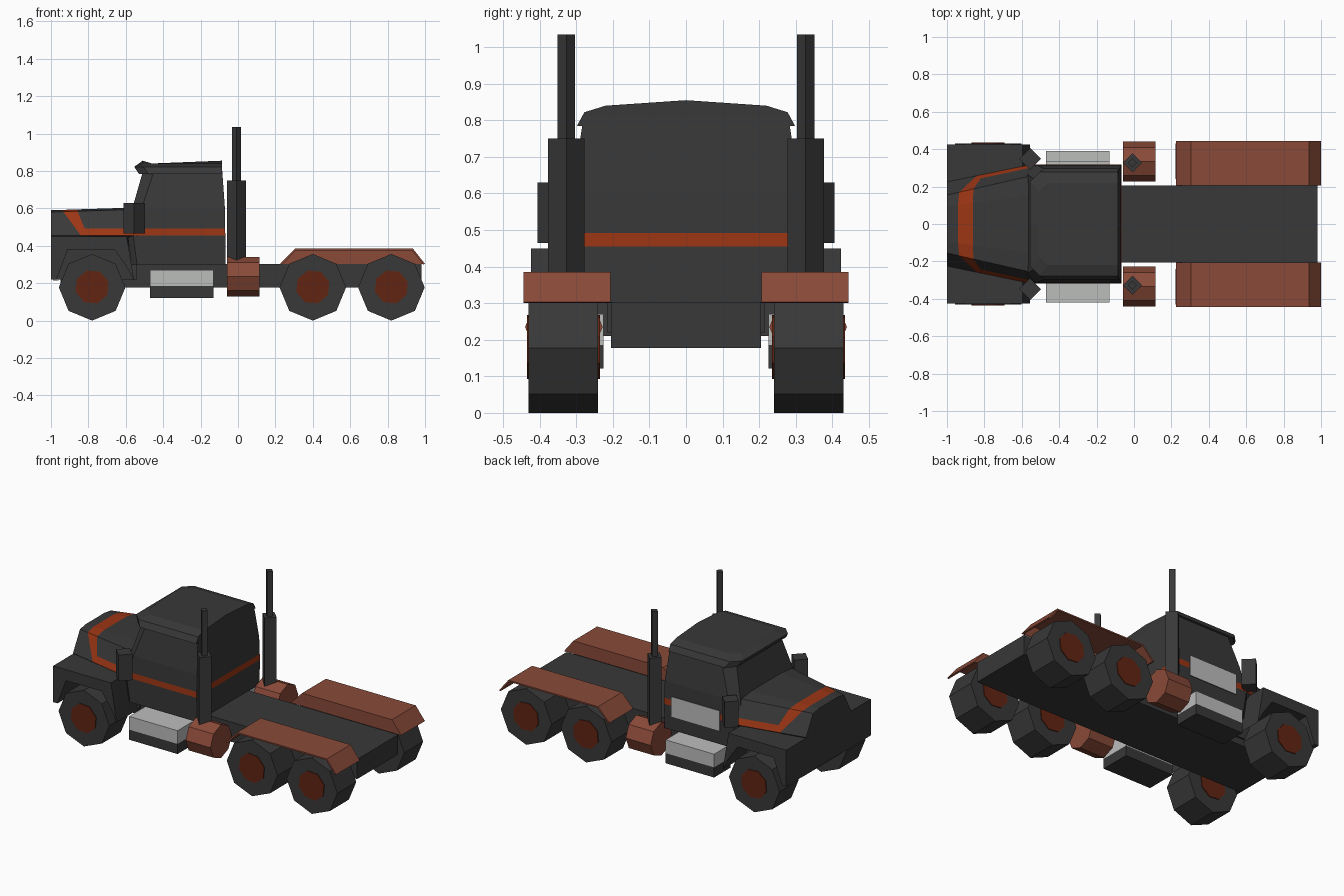
import bpy, bmesh, math
from mathutils import Vector

if "Cube" in bpy.data.objects:
    bpy.data.objects.remove(bpy.data.objects["Cube"])


def material(name, rgb):
    m = bpy.data.materials.new(name)
    m.diffuse_color = (*rgb, 1)
    m.use_nodes = True
    m.node_tree.nodes["Principled BSDF"].inputs["Base Color"].default_value = m.diffuse_color
    return m


DARK = material("charcoal", (0.04, 0.04, 0.04))
STRIPE = material("orange stripe", (0.33, 0.036, 0.007))
RUST = material("rust brown", (0.25, 0.068, 0.04))
HUB = material("dark red hub", (0.12, 0.018, 0.006))
GREY = material("light grey", (0.5, 0.51, 0.5))


def loft(name, rings, mat):
    """Skin matching rings of points and cap both ends."""
    bm = bmesh.new()
    vs = [[bm.verts.new(p) for p in r] for r in rings]
    n = len(vs[0])
    for a, b in zip(vs, vs[1:]):
        for i in range(n):
            j = (i + 1) % n
            bm.faces.new((a[i], a[j], b[j], b[i]))
    bm.faces.new(vs[0])
    bm.faces.new(vs[-1])
    bmesh.ops.recalc_face_normals(bm, faces=bm.faces)
    me = bpy.data.meshes.new(name)
    bm.to_mesh(me)
    bm.free()
    me.materials.append(mat)
    ob = bpy.data.objects.new(name, me)
    bpy.context.collection.objects.link(ob)
    return ob


def side_prism(name, outline, y0, y1, mat):
    return loft(name, [[(x, y, z) for x, z in outline] for y in (y0, y1)], mat)


def box(name, x, y, z, mat):
    return side_prism(name, [(x[0], z[0]), (x[1], z[0]), (x[1], z[1]), (x[0], z[1])], *y, mat)


def circle(cx, cy, r, n, start=0):
    return [(cx + r * math.cos(start + i * math.tau / n),
             cy + r * math.sin(start + i * math.tau / n)) for i in range(n)]


def paint(ob, planes, rule):
    """Cut the mesh along planes, then colour faces that satisfy the rule."""
    ob.data.materials.append(STRIPE)
    bm = bmesh.new()
    bm.from_mesh(ob.data)
    for co, no in planes:
        bmesh.ops.bisect_plane(bm, geom=bm.verts[:] + bm.edges[:] + bm.faces[:],
                               plane_co=co, plane_no=no)
    for f in bm.faces:
        if rule(f.calc_center_median()):
            f.material_index = 1
    bm.to_mesh(ob.data)
    bm.free()


Z0, Z1 = 0.455, 0.492
band = [((0, 0, Z0), (0, 0, 1)), ((0, 0, Z1), (0, 0, 1))]

# Chassis frame
box("chassis_frame", (-0.95, 0.98), (-0.205, 0.205), (0.178, 0.303), DARK)
box("front_lower_strip", (-0.99, -0.96), (-0.21, 0.21), (0.215, 0.23), GREY)


# Hood, tapering to the nose
def hood_ring(x, low, mid, top, zt):
    half = [(low, 0.22), (low, 0.40), (mid, 0.455), (top, zt - 0.01), (top * 0.6, zt)]
    pts = half + [(-y, z) for y, z in reversed(half)]
    return [(x, y, z) for y, z in pts]


hood = loft("hood", [hood_ring(-1.0, 0.215, 0.225, 0.155, 0.59),
                     hood_ring(-0.54, 0.215, 0.32, 0.26, 0.605)], DARK)
front_n = Vector((0.135, 0, 0.10))   # slanted front edge of the hood band
rear_n = Vector((0.098, 0, 0.04))    # slanted rear edge of the hood band
front_p, rear_p = Vector((-0.84, 0, Z0)), Vector((-0.82, 0, Z1))


def hood_rule(c):
    ahead = (c - front_p).dot(front_n) > 0
    behind = (c - rear_p).dot(rear_n) > 0
    return c.z > Z0 and ahead and (not behind or c.z < Z1)


paint(hood, band + [(front_p, front_n), (rear_p, rear_n)], hood_rule)


# Cab with chamfered front corners
def cab_ring(z, x0, x1, w, c, crown=0.0):
    return [(x1, -w, z), (x1, 0, z + crown), (x1, w, z), (x0 + c, w, z),
            (x0, w - c, z), (x0, 0, z + crown), (x0, -w + c, z), (x0 + c, -w, z)]


cab = loft("cab", [cab_ring(0.30, -0.57, -0.068, 0.312, 0.03),
                   cab_ring(0.455, -0.59, -0.068, 0.317, 0.03),
                   cab_ring(0.60, -0.565, -0.07, 0.312, 0.05),
                   cab_ring(0.81, -0.505, -0.085, 0.28, 0.06)], DARK)
paint(cab, band, lambda c: Z0 < c.z < Z1)

# Roof with flared visor
loft("roof", [cab_ring(0.785, -0.53, -0.085, 0.298, 0.05),
              cab_ring(0.822, -0.555, -0.085, 0.278, 0.05),
              cab_ring(0.84, -0.51, -0.085, 0.22, 0.05, 0.015)], DARK)

# Side panel standing off one side of the cab
box("side_panel", (-0.47, -0.13), (0.333, 0.338), (0.395, 0.525), GREY)

for s, side in ((-1, "right"), (1, "left")):
    # Front fender with wheel arch
    arch = [(-1, 0.22), (-1, 0.45), (-0.595, 0.45), (-0.555, 0.21), (-0.59, 0.28),
            (-0.66, 0.38), (-0.91, 0.38), (-0.97, 0.22)]
    side_prism(f"front_fender_{side}", arch, s * 0.2, s * 0.424, DARK)

    # Eight-sided wheels with hubs on both faces
    for k, x in enumerate((-0.78, 0.40, 0.82)):
        side_prism(f"wheel_{side}_{k}", circle(x, 0.178, 0.178, 8), s * 0.24, s * 0.43, DARK)
        for y, where in ((0.432, "outer"), (0.238, "inner")):
            side_prism(f"hub_{where}_{side}_{k}", circle(x, 0.18, 0.092, 8, 0.3),
                       s * (y - 0.003), s * (y + 0.003), HUB)

    # Rear fender: bent sheet plus inner wall
    top = [(0.225, 0.303), (0.305, 0.385), (0.935, 0.385), (1.0, 0.303)]
    under = [(0.99, 0.300), (0.93, 0.376), (0.31, 0.376), (0.237, 0.300)]
    side_prism(f"rear_fender_{side}", top + under, s * 0.207, s * 0.445, RUST)
    side_prism(f"rear_fender_wall_{side}", top, s * 0.207, s * 0.212, RUST)

    # Fuel tank
    ring = circle(s * 0.334, 0.235, 0.106, 8)
    loft(f"tank_{side}", [[(x, y, z) for y, z in ring] for x in (-0.06, 0.115)], RUST)

    # Four-sided exhaust stack
    def post(name, cx, cy, r, z0, z1):
        loft(name, [[(x, y, z) for x, y in circle(cx, cy, r, 4)] for z in (z0, z1)], DARK)
    post(f"exhaust_muffler_{side}", -0.008, s * 0.327, 0.05, 0.30, 0.75)
    post(f"exhaust_pipe_{side}", -0.008, s * 0.327, 0.024, 0.75, 1.035)

    # Mirror
    post(f"mirror_{side}", -0.555, s * 0.348, 0.058, 0.465, 0.63)

    # Step box with light upper half
    out = 0.42 if s < 0 else 0.39
    box(f"step_base_{side}", (-0.47, -0.13), (s * 0.225, s * out), (0.122, 0.186), DARK)
    box(f"step_top_{side}", (-0.47, -0.13), (s * 0.225, s * out), (0.186, 0.27), GREY)
